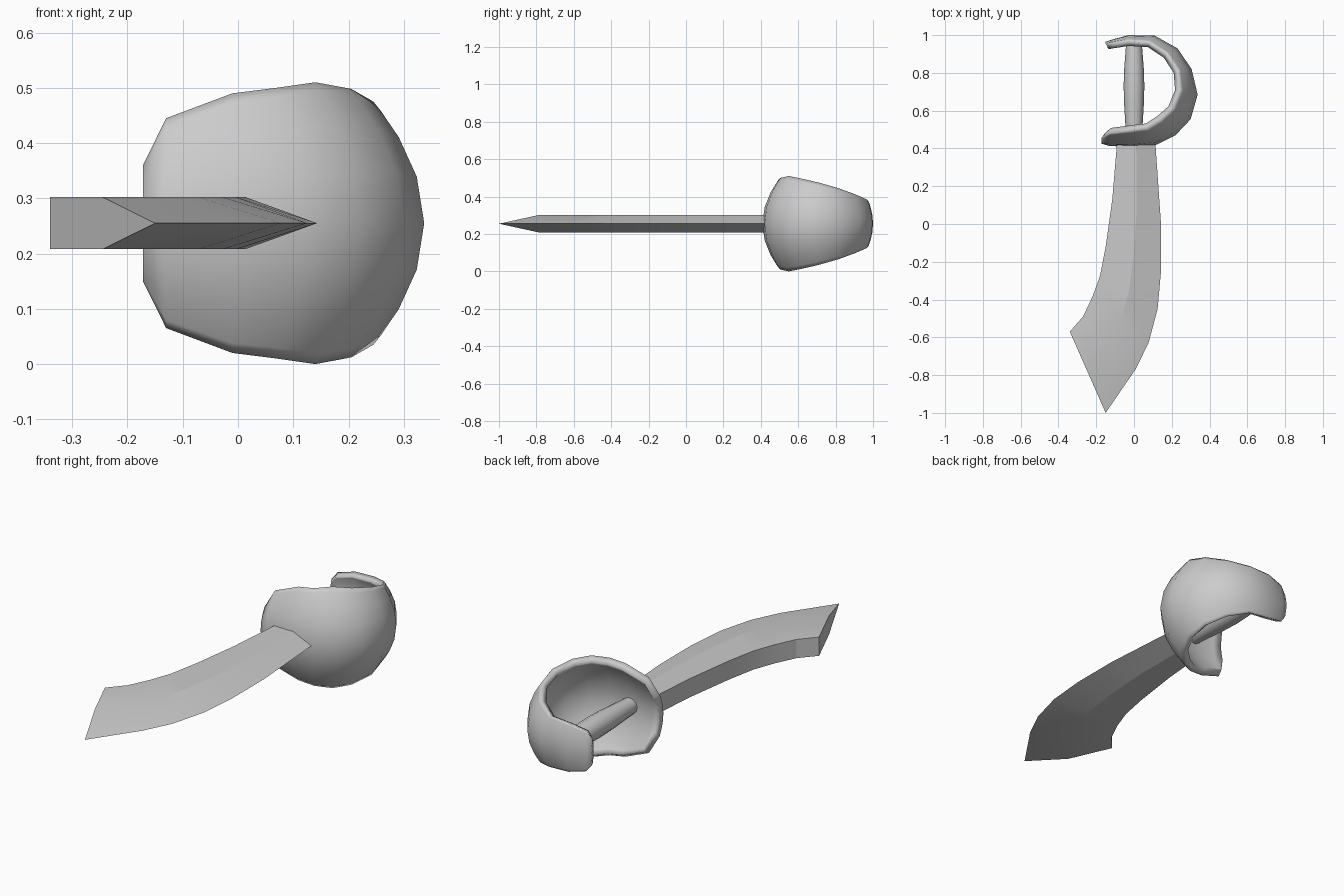
import bpy, math

if "Cube" in bpy.data.objects:
    bpy.data.objects.remove(bpy.data.objects["Cube"])

ZC = 0.255  # height of the sword's mid plane


def make(name, verts, faces, angle):
    me = bpy.data.meshes.new(name)
    me.from_pydata(verts, [], faces)
    me.update()
    ob = bpy.data.objects.new(name, me)
    bpy.context.collection.objects.link(ob)
    bpy.ops.object.select_all(action='DESELECT')
    ob.select_set(True)
    bpy.context.view_layer.objects.active = ob
    bpy.ops.object.shade_smooth_by_angle(angle=math.radians(angle))
    return ob


def loft(rings, closed=True):
    """Join equal rings of points with quads; closed rings get end caps."""
    n = len(rings[0])
    verts = [p for r in rings for p in r]
    faces = []
    for i in range(len(rings) - 1):
        for j in range(n if closed else n - 1):
            k = (j + 1) % n
            faces.append((i * n + j, (i + 1) * n + j, (i + 1) * n + k, i * n + k))
    if closed:
        faces.append(tuple(range(n)))
        faces.append(tuple(reversed(range(len(verts) - n, len(verts)))))
    return verts, faces


# Blade: thick spine, full-thickness middle ridge, sharp cutting edge
spine = [(-0.09, 0.43), (-0.115, 0.13), (-0.15, -0.12), (-0.18, -0.275),
         (-0.22, -0.385), (-0.27, -0.49), (-0.34, -0.57)]
edge = [(0.113, 0.43), (0.143, 0.0), (0.143, -0.25), (0.125, -0.45),
        (0.077, -0.63), (0.008, -0.77), (-0.15, -1.0)]
T = 0.047
rings = []
for (sx, sy), (ex, ey) in zip(spine, edge):
    mx, my = (sx + ex) / 2, (sy + ey) / 2
    rings.append([(sx, sy, ZC + T), (sx, sy, ZC - T), (mx, my, ZC - T),
                  (ex, ey, ZC), (mx, my, ZC + T)])
v, f = loft(rings)
make("blade", v, [tuple(reversed(q)) for q in f], 15)

# Guard: bowed strip swept round a D; middle line x, y / rim x, y / half height
guard_path = [
    (-0.172, 0.425, -0.172, 0.455, 0.105),
    (-0.13, 0.413, -0.13, 0.48, 0.19),
    (-0.01, 0.408, -0.01, 0.495, 0.235),
    (0.12, 0.42, 0.07, 0.505, 0.245),
    (0.22, 0.47, 0.14, 0.55, 0.255),
    (0.30, 0.555, 0.205, 0.61, 0.243),
    (0.337, 0.685, 0.245, 0.71, 0.22),
    (0.305, 0.82, 0.235, 0.815, 0.19),
    (0.23, 0.93, 0.175, 0.905, 0.157),
    (0.11, 0.997, 0.08, 0.967, 0.13),
    (-0.03, 1.0, -0.03, 0.975, 0.122),
    (-0.12, 0.975, -0.12, 0.962, 0.10),
    (-0.15, 0.965, -0.15, 0.955, 0.06),
]
COLS = 8
rings = []
for px, py, rx, ry, h in guard_path:
    ring = []
    for j in range(COLS + 1):
        s = math.sin(math.pi / 2 * (2 * j / COLS - 1))
        ring.append((px + (rx - px) * s * s, py + (ry - py) * s * s, ZC + h * s))
    rings.append(ring)
guard = make("hand_guard", *loft(rings, closed=False), 40)
sol = guard.modifiers.new("thickness", 'SOLIDIFY')
sol.thickness = 0.035
sol.offset = -1

# Grip: slightly swollen round bar between the guard ends
SIDES = 14
rings = []
for y, r in [(0.43, 0.04), (0.53, 0.046), (0.63, 0.052), (0.73, 0.055),
             (0.82, 0.052), (0.90, 0.046), (0.975, 0.04)]:
    rings.append([(r * math.cos(2 * math.pi * k / SIDES), y,
                   ZC + r * math.sin(2 * math.pi * k / SIDES)) for k in range(SIDES)])
v, f = loft(rings)
make("grip", v, f, 40)

# Make the closed parts face outwards
import bmesh
for name in ("blade", "grip"):
    me = bpy.data.objects[name].data
    bm = bmesh.new()
    bm.from_mesh(me)
    bmesh.ops.recalc_face_normals(bm, faces=bm.faces)
    bm.to_mesh(me)
    bm.free()
